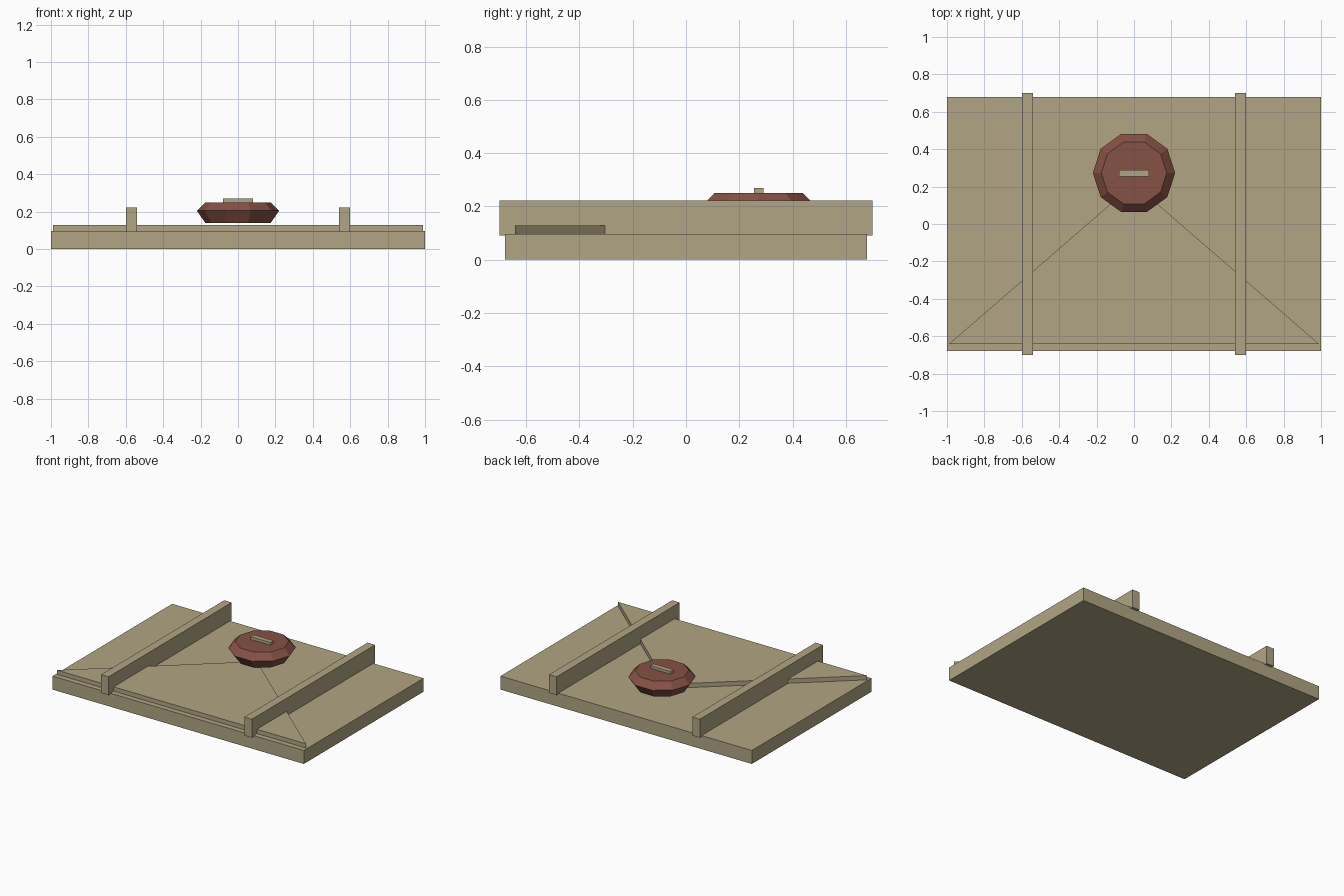
import bpy
import bmesh
import math


def material(name, color):
    mat = bpy.data.materials.new(name)
    mat.use_nodes = True
    mat.diffuse_color = color
    mat.node_tree.nodes["Principled BSDF"].inputs["Base Color"].default_value = color
    return mat


def finish(name, bm, mat):
    bmesh.ops.recalc_face_normals(bm, faces=bm.faces)
    mesh = bpy.data.meshes.new(name)
    bm.to_mesh(mesh)
    bm.free()
    mesh.materials.append(mat)
    obj = bpy.data.objects.new(name, mesh)
    bpy.context.collection.objects.link(obj)
    return obj


def box(name, low, high, mat):
    bm = bmesh.new()
    bmesh.ops.create_cube(bm, size=1)
    for v in bm.verts:
        v.co = [(a + b) / 2 + c * (b - a) for a, b, c in zip(low, high, v.co)]
    return finish(name, bm, mat)


def stack(name, rings, mat):
    """Closed solid through rings of points with equal counts."""
    bm = bmesh.new()
    loops = [[bm.verts.new(p) for p in ring] for ring in rings]
    bm.faces.new(loops[0])
    bm.faces.new(loops[-1])
    for a, b in zip(loops, loops[1:]):
        for i in range(len(a)):
            j = (i + 1) % len(a)
            bm.faces.new((a[i], a[j], b[j], b[i]))
    return finish(name, bm, mat)


def decagon(radius, z):
    return [(radius * math.cos(i * math.pi / 5),
             0.273 + radius * math.sin(i * math.pi / 5), z) for i in range(10)]


cube = bpy.data.objects.get("Cube")
if cube:
    bpy.data.objects.remove(cube, do_unlink=True)

paper = material("tan paper", (0.434, 0.376, 0.227, 1))
wax = material("red wax", (0.238, 0.082, 0.058, 1))

# Envelope body and its raised triangular flap
box("envelope_body", (-1, -0.68, 0), (1, 0.68, 0.097), paper)
stack("envelope_flap", [[(-0.99, -0.642, z), (0.99, -0.642, z), (0, 0.216, z)]
                        for z in (0.09, 0.128)], paper)

# Straps running front to back
for side, x in (("left", 0.57), ("right", -0.57)):
    box(side + "_strap", (x - 0.03, -0.70, 0.09), (x + 0.03, 0.70, 0.222), paper)

# Faceted seal with a small bar on top
stack("wax_seal", [decagon(0.175, 0.14), decagon(0.22, 0.205), decagon(0.175, 0.25)], wax)
box("seal_bar", (-0.08, 0.255, 0.245), (0.08, 0.29, 0.27), paper)
